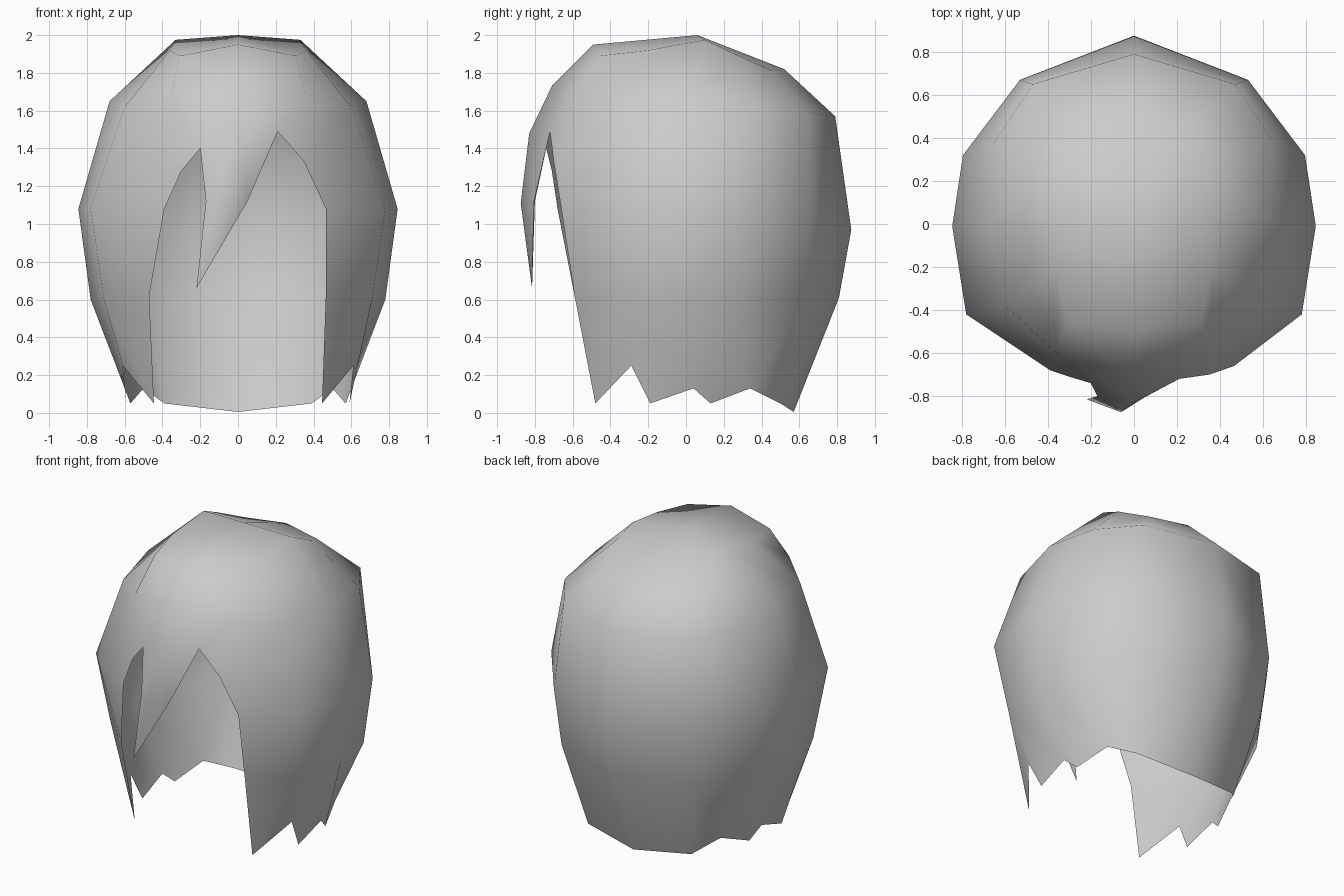
import bpy, bmesh
from mathutils import Vector

cube = bpy.data.objects.get("Cube")
if cube:
    bpy.data.objects.remove(cube, do_unlink=True)

# Hair material
mat = bpy.data.materials.new("hair_grey")
mat.use_nodes = True
GREY = (0.6, 0.6, 0.6, 1)
mat.diffuse_color = GREY
mat.node_tree.nodes["Principled BSDF"].inputs["Base Color"].default_value = GREY

# Half rings, listed from the back centre round the side to the front
CROWN = [(0, .52, 1.82), (.27, .46, 1.81), (.36, .28, 1.89), (.33, .10, 1.975),
         (.36, -.20, 1.92), (.31, -.46, 1.89), (0, -.49, 1.95)]
UPPER = [(0, .79, 1.57), (.47, .65, 1.59), (.65, .38, 1.61), (.68, 0, 1.65),
         (.60, -.38, 1.62), (.36, -.60, 1.66), (0, -.71, 1.73)]
MIDDLE = [(0, .875, .97), (.53, .67, 1.0), (.795, .32, 1.05), (.845, -.01, 1.08),
          (.78, -.42, 1.08)]
LOWER = [(0, .81, .61), (.50, .63, .61), (.74, .30, .60), (.78, 0, .60), (.71, -.36, .60)]
# Hem: one strip of points under each column gap, making the jagged locks
HEM = [[(0, .57, .005), (.39, .50, .05)],
       [(.39, .50, .05), (.50, .34, .13)],
       [(.50, .34, .13), (.57, .13, .05), (.60, .04, .13)],
       [(.60, .04, .13), (.59, -.19, .05), (.61, -.29, .25)],
       [(.61, -.29, .25), (.445, -.48, .05)]]
# Face opening, top to bottom: peak, shoulder, cheek, jaw
OPENING = {1: [(.21, -.72, 1.49), (.35, -.70, 1.33), (.465, -.66, 1.08), (.465, -.59, .62)],
           -1: [(.20, -.74, 1.40), (.30, -.71, 1.28), (.39, -.68, 1.08), (.47, -.59, .62)]}
APEX = (0, .06, 2.0)
# Fringe lock hanging in the opening
FRINGE_TOP, FRINGE_MID, FRINGE_TIP = (0, -.83, 1.48), (-.06, -.875, 1.11), (-.22, -.815, .66)
FRINGE_EDGE = {1: (.05, -.805, 1.12), -1: (-.17, -.80, 1.12)}

bm = bmesh.new()
verts = {}


def vert(p):
    key = tuple(round(c, 4) + 0.0 for c in p)
    if key not in verts:
        verts[key] = bm.verts.new(key)
    return verts[key]


def face(*points):
    bm.faces.new([vert(p) for p in points])


def build_half(s):
    def m(ring):
        return [(s * x, y, z) for x, y, z in ring]
    crown, upper, middle, lower = m(CROWN), m(UPPER), m(MIDDLE), m(LOWER)
    peak, shoulder, cheek, jaw = m(OPENING[s])
    middle.append(cheek)
    lower.append(jaw)
    # Cap and crown
    for i in range(6):
        face(APEX, crown[i], crown[i + 1])
        face(crown[i], upper[i], upper[i + 1], crown[i + 1])
    # Back and sides
    for i in range(5):
        if i < 4:
            face(upper[i], middle[i], middle[i + 1], upper[i + 1])
        face(middle[i], lower[i], lower[i + 1], middle[i + 1])
        face(lower[i], *m(HEM[i]), lower[i + 1])
    # Front around the opening
    face(upper[4], middle[4], cheek, shoulder)
    face(upper[4], shoulder, upper[5])
    face(upper[5], shoulder, peak)
    face(upper[5], peak, FRINGE_TOP, upper[6])
    # Fringe lock
    face(FRINGE_TOP, peak, FRINGE_EDGE[s], FRINGE_MID)
    face(FRINGE_MID, FRINGE_EDGE[s], FRINGE_TIP)


for side in (1, -1):
    build_half(side)

# Turn the whole shell outwards
bmesh.ops.recalc_face_normals(bm, faces=bm.faces[:])
bm.normal_update()
centre = Vector((0, 0, 1))
if sum(f.normal.dot(f.calc_center_median() - centre) for f in bm.faces) < 0:
    bmesh.ops.reverse_faces(bm, faces=bm.faces[:])
for f in bm.faces:
    f.smooth = True

mesh = bpy.data.meshes.new("hair_shell")
bm.to_mesh(mesh)
bm.free()
mesh.materials.append(mat)
hair = bpy.data.objects.new("hair_shell", mesh)
bpy.context.collection.objects.link(hair)
